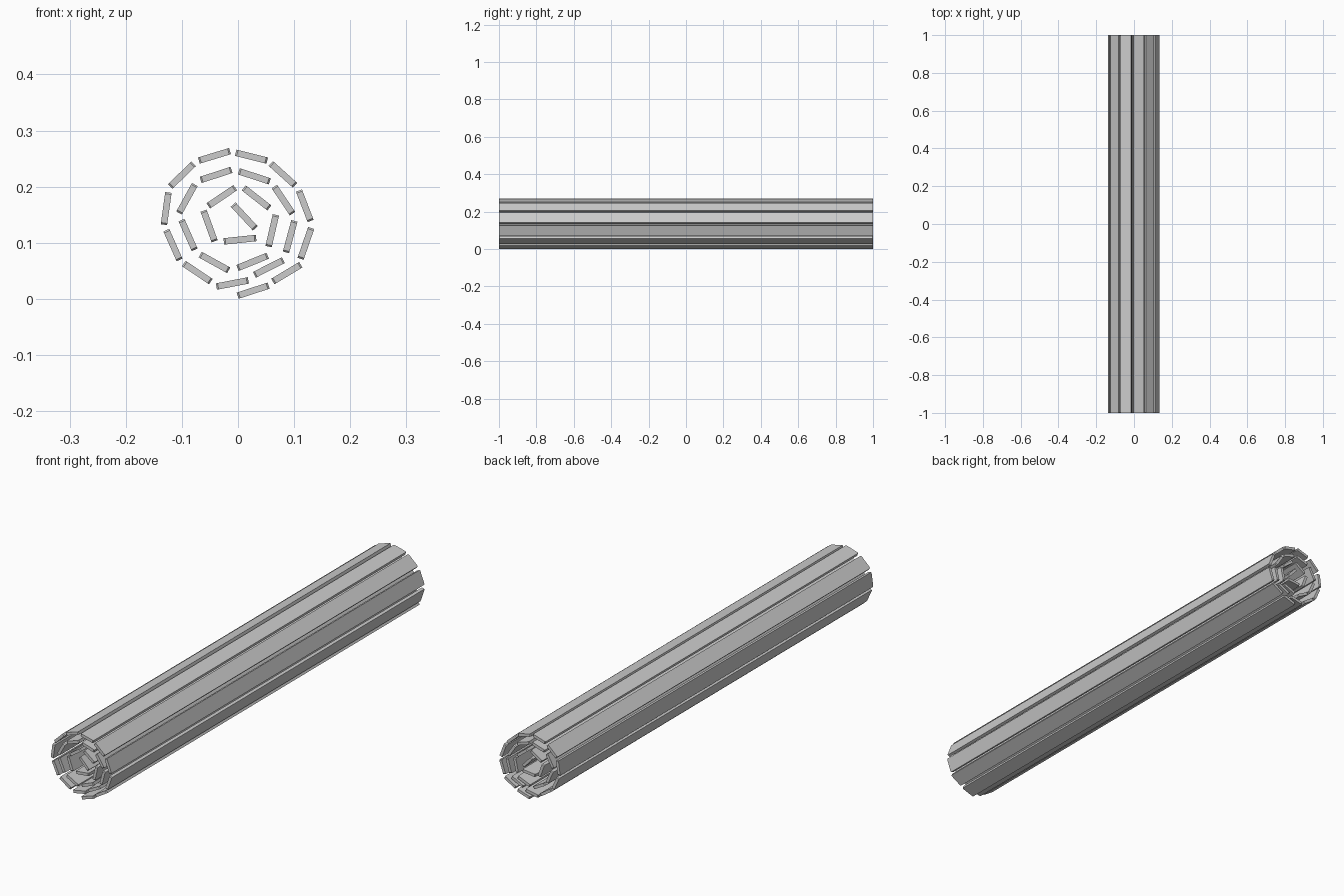
import bpy, bmesh, math
from mathutils import Matrix

if "Cube" in bpy.data.objects:
    bpy.data.objects.remove(bpy.data.objects["Cube"])

LENGTH, WIDTH, THICK = 2.0, 0.058, 0.0115

# Spiral of slats, outside to centre: x, z, tilt in degrees
SPIRAL = [
    (.027, .0147, 18), (.087, .046, 31), (.121, .099, 71), (.119, .166, -69),
    (.080, .222, -42), (.024, .2535, -14), (-.042, .255, 17), (-.100, .2205, 44),
    (-.128, .161, 82), (-.116, .096, -66), (-.0725, .047, -34), (-.010, .0275, 11),
    (.055, .056, 27), (.093, .111, 75), (.081, .176, -56), (.029, .2185, -18),
    (-.039, .221, 18), (-.091, .1785, 61), (-.089, .114, -66), (-.042, .065, -29),
    (.026, .066, 22), (.061, .1215, 77), (.033, .180, -38), (-.029, .182, 34),
    (-.0515, .130, -70), (.0035, .1055, 6), (.011, .147, -47),
]


def slat_mesh():
    """A long flat plank with its four plan corners slightly clipped."""
    bm = bmesh.new()
    bmesh.ops.create_cube(bm, size=1)
    bmesh.ops.scale(bm, vec=(WIDTH, LENGTH, THICK), verts=bm.verts)
    corners = [e for e in bm.edges
               if abs(e.verts[0].co.z - e.verts[1].co.z) > THICK / 2]
    bmesh.ops.bevel(bm, geom=corners, offset=0.003, segments=1, affect='EDGES')
    me = bpy.data.meshes.new("slat")
    bm.to_mesh(me)
    bm.free()
    return me


# Rolled-up mat: the same slat placed along the spiral
mesh = slat_mesh()
for i, (x, z, tilt) in enumerate(SPIRAL):
    slat = bpy.data.objects.new(f"slat_{i + 1:02d}", mesh)
    slat.matrix_world = (Matrix.Translation((x, 0, z))
                         @ Matrix.Rotation(-math.radians(tilt), 4, 'Y'))
    bpy.context.collection.objects.link(slat)
